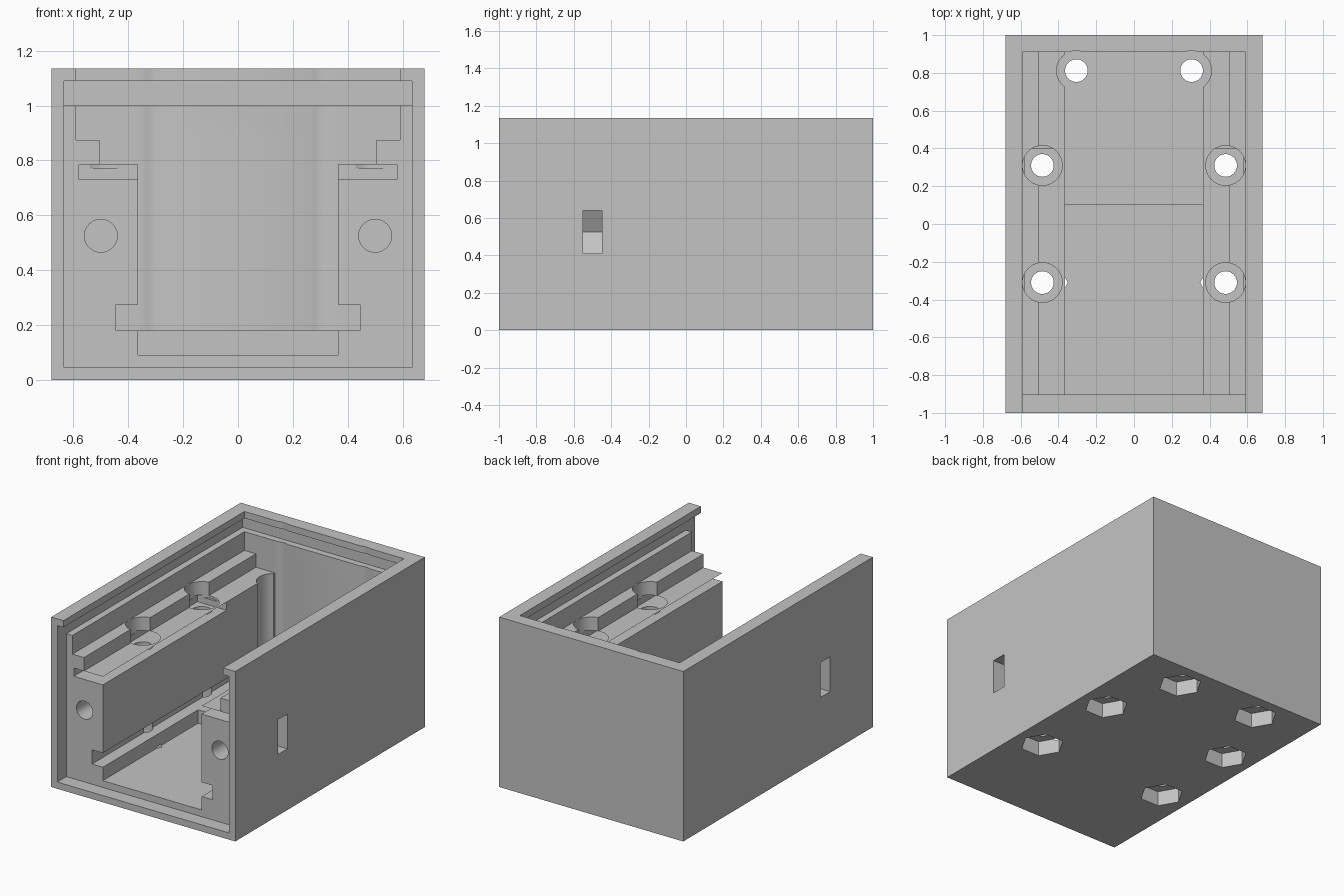
import bpy
import bmesh
from math import pi
from mathutils import Matrix, Vector

if "Cube" in bpy.data.objects:
    bpy.data.objects.remove(bpy.data.objects["Cube"], do_unlink=True)

scene = bpy.context.scene
FRONT, BACK, TOP = -1.1, 0.91, 1.2
cutters = []


def make_object(name, bm):
    mesh = bpy.data.meshes.new(name)
    bmesh.ops.recalc_face_normals(bm, faces=bm.faces)
    bm.to_mesh(mesh)
    bm.free()
    obj = bpy.data.objects.new(name, mesh)
    scene.collection.objects.link(obj)
    return obj


def box(name, x0, x1, y0, y1, z0, z1):
    bm = bmesh.new()
    size = Vector((x1 - x0, y1 - y0, z1 - z0))
    mid = Vector((x0 + x1, y0 + y1, z0 + z1)) / 2
    bmesh.ops.create_cube(bm, size=1, matrix=Matrix.Translation(mid) @ Matrix.Diagonal(size.to_4d()))
    return make_object(name, bm)


def prism(name, sides, radius, centre, length, along_y=False):
    """Cylinder or hexagonal prism, corners on the x axis."""
    bm = bmesh.new()
    bmesh.ops.create_cone(bm, cap_ends=True, segments=sides, radius1=radius, radius2=radius, depth=length)
    # put a corner on +x whatever the starting angle
    v = bm.verts[:][0].co
    turn = Matrix.Rotation(-Vector((1, 0)).angle_signed(Vector((v.x, v.y))) * -1, 4, 'Z')
    tilt = Matrix.Rotation(pi / 2, 4, 'X') if along_y else Matrix()
    bmesh.ops.transform(bm, verts=bm.verts, matrix=Matrix.Translation(centre) @ tilt @ turn)
    return make_object(name, bm)


def cut_box(name, half_width, y0, y1, z0, z1):
    cutters.append(box(name, -half_width, half_width, y0, y1, z0, z1))


def cut_upright(name, sides, radius, x, y, z0, z1):
    cutters.append(prism(name, sides, radius, (x, y, (z0 + z1) / 2), z1 - z0))


# Solid outer case
case = box("enclosure_body", -0.68, 0.68, -1, 1, 0, 1.135)

# Inner cavity with its steps and slide-in slots
cut_box("main_channel", 0.365, FRONT, BACK, 0.18, TOP)
cut_box("lower_floor", 0.365, FRONT, 0.1, 0.09, 0.23)
cut_box("board_slot", 0.445, FRONT, BACK, 0.18, 0.275)
cut_box("rail_slot", 0.58, FRONT, 0.4, 0.73, 0.785)
cut_box("upper_channel", 0.505, FRONT, BACK, 0.785, TOP)
cut_box("top_opening", 0.59, FRONT, BACK, 0.875, TOP)
cut_box("lid_groove", 0.635, FRONT, 0.955, 1.0, 1.09)
cut_box("front_panel_recess", 0.635, FRONT, -0.905, 0.045, 1.09)

for s in (-1, 1):
    # Upright screw holes, head recesses and nut pockets underneath
    for x, y, seat, bore_top in ((0.485, 0.31, 0.77, 0.95), (0.485, -0.31, 0.77, 0.95),
                                 (0.305, 0.812, 0.18, TOP)):
        cut_upright("screw_head_recess", 48, 0.105, s * x, y, seat, bore_top)
        cut_upright("screw_hole", 40, 0.06, s * x, y, -0.1, seat + 0.05)
        cut_upright("nut_pocket", 6, 0.135, s * x, y, -0.1, 0.1)
    # Front panel screw holes with nut slots opening through the side walls
    cutters.append(prism("front_screw_hole", 40, 0.06, (s * 0.5, -0.7, 0.525), 0.6, True))
    cutters.append(prism("side_nut_pocket", 6, 0.134, (s * 0.5, -0.5, 0.525), 0.1, True))
    a, b = sorted((s * 0.5, s * 0.8))
    cutters.append(box("side_nut_slot", a, b, -0.55, -0.45, 0.409, 0.641))

# Carve the case and discard the cutters
bpy.ops.object.select_all(action='DESELECT')
bpy.context.view_layer.objects.active = case
case.select_set(True)
for cutter in cutters:
    cutter.hide_render = True
    mod = case.modifiers.new("cut", 'BOOLEAN')
    mod.operation = 'DIFFERENCE'
    mod.solver = 'EXACT'
    mod.object = cutter
    bpy.ops.object.modifier_apply(modifier=mod.name)
for cutter in cutters:
    bpy.data.objects.remove(cutter, do_unlink=True)

# Single plain grey finish
grey = bpy.data.materials.new("plain_grey")
grey.use_nodes = True
colour = (0.55, 0.55, 0.55, 1)
grey.diffuse_color = colour
grey.node_tree.nodes["Principled BSDF"].inputs["Base Color"].default_value = colour
case.data.materials.clear()
case.data.materials.append(grey)
for face in case.data.polygons:
    face.material_index = 0
bpy.ops.object.shade_smooth_by_angle(angle=pi / 6)
